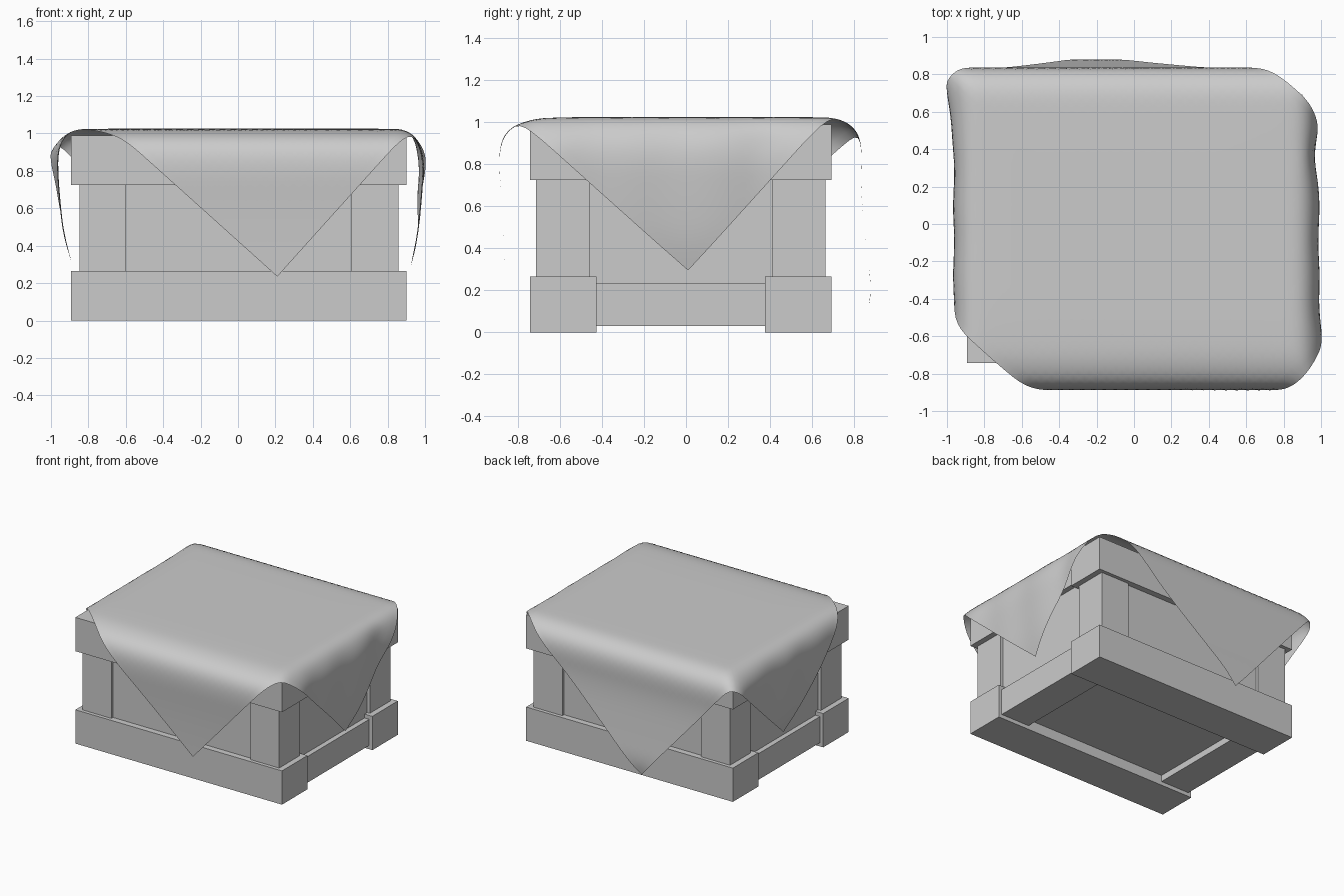
import bpy, bmesh, math

if "Cube" in bpy.data.objects:
    bpy.data.objects.remove(bpy.data.objects["Cube"])

CX, CY = 0.005, -0.025      # crate centre
TOP = 0.99                  # crate height


def box(name, x0, x1, y0, y1, z0, z1):
    bm = bmesh.new()
    bmesh.ops.create_cube(bm, size=1)
    for v in bm.verts:
        v.co = ((x0 + x1) / 2 + v.co.x * (x1 - x0),
                (y0 + y1) / 2 + v.co.y * (y1 - y0),
                (z0 + z1) / 2 + v.co.z * (z1 - z0))
    me = bpy.data.meshes.new(name)
    bm.to_mesh(me)
    bm.free()
    ob = bpy.data.objects.new(name, me)
    bpy.context.collection.objects.link(ob)
    return ob


def span(c, s, a, b):
    """Interval from a to b out from centre c, on side s."""
    return sorted((c + s * a, c + s * b))


# long beams, end rails and panels, mirrored from bottom to top
for level, flip in (("bottom", False), ("top", True)):
    def zr(a, b):
        return (TOP - b, TOP - a) if flip else (a, b)
    for s, side in ((-1, "front"), (1, "back")):
        box(f"{level}_beam_{side}", CX - 0.897, CX + 0.897,
            *span(CY, s, 0.402, 0.718), *zr(0, 0.265))
    for s, side in ((-1, "left"), (1, "right")):
        box(f"{level}_rail_{side}", *span(CX, s, 0.62, 0.87),
            CY - 0.402, CY + 0.402, *zr(0.03, 0.235))
    box(f"{level}_panel", CX - 0.64, CX + 0.64, CY - 0.42, CY + 0.42, *zr(0.08, 0.12))

# corner posts
for sx in (-1, 1):
    for sy in (-1, 1):
        box("corner_post", *span(CX, sx, 0.603, 0.853), *span(CY, sy, 0.435, 0.69), 0.265, 0.725)

# recessed wall panels
for s, side in ((-1, "front"), (1, "back")):
    box(f"wall_{side}", CX - 0.603, CX + 0.603, *span(CY, s, 0.62, 0.67), 0.2, 0.79)
for s, side in ((-1, "left"), (1, "right")):
    box(f"wall_{side}", *span(CX, s, 0.78, 0.83), CY - 0.435, CY + 0.435, 0.2, 0.79)


# cloth: each side's profile runs from the middle of the top down to the hanging tip
class Drape:
    def __init__(self, pts):
        for _ in range(2):          # round the profile by corner cutting
            q = [pts[0]]
            for a, b in zip(pts, pts[1:]):
                q += [tuple(a[i] * (1 - t) + b[i] * t for i in (0, 1)) for t in (0.25, 0.75)]
            pts = q + [pts[-1]]
        self.pts = pts
        self.length = sum(math.dist(a, b) for a, b in zip(pts, pts[1:]))

    def at(self, d):
        for a, b in zip(self.pts, self.pts[1:]):
            n = math.dist(a, b)
            if d <= n or b is self.pts[-1]:
                t = min(d / n, 1) if n else 0
                return a[0] + (b[0] - a[0]) * t, a[1] + (b[1] - a[1]) * t
            d -= n


ZT = 1.026
left = Drape([(0, ZT), (0.78, ZT), (0.88, 1.02), (0.94, 0.97), (0.97, 0.87), (0.95, 0.6), (0.93, 0.45), (0.885, 0.305)])
right = Drape([(0, ZT), (0.78, ZT), (0.9, 1.022), (0.96, 0.96), (0.993, 0.85), (0.98, 0.65), (0.96, 0.45), (0.925, 0.295)])
front = Drape([(0, ZT), (0.63, ZT), (0.76, 1.01), (0.86, 0.96), (0.895, 0.85), (0.875, 0.6), (0.865, 0.4), (0.86, 0.235)])
back = Drape([(0, ZT), (0.6, ZT), (0.73, 1.02), (0.81, 0.97), (0.84, 0.88), (0.83, 0.7), (0.86, 0.4), (0.885, 0.2), (0.865, 0.1)])

tips = [(0.21, -front.length), (right.length, 0.01), (-0.22, back.length), (-left.length, 0.06)]


def bump(v, c, w):
    return math.exp(-((v - c) / w) ** 2)


N = 56
bm = bmesh.new()
grid = []
for i in range(N + 1):
    row = []
    for j in range(N + 1):
        a, b = i / N, j / N
        w = ((1 - a) * (1 - b), a * (1 - b), a * b, (1 - a) * b)
        u = sum(k * t[0] for k, t in zip(w, tips))
        v = sum(k * t[1] for k, t in zip(w, tips))
        x, zx = (right if u > 0 else left).at(abs(u))
        y, zy = (back if v > 0 else front).at(abs(v))
        dx, dy = ZT - zx, ZT - zy
        z = ZT - math.hypot(dx, dy)
        # folds on the hanging ends, flaring towards the corners
        fold = (0.04 * bump(v, 0.75, 0.2) if u < 0 else
                0.015 * bump(v, -0.65, 0.2) - 0.022 * bump(v, 0.38, 0.12))
        x += (fold + 0.003 * math.sin(v * 17)) * min(dx * 8, 1)
        row.append(bm.verts.new((math.copysign(x, u), math.copysign(y, v), z)))
    grid.append(row)
for i in range(N):
    for j in range(N):
        f = bm.faces.new((grid[i][j], grid[i + 1][j], grid[i + 1][j + 1], grid[i][j + 1]))
        f.smooth = True
me = bpy.data.meshes.new("draped_cloth")
bm.to_mesh(me)
bm.free()
cloth = bpy.data.objects.new("draped_cloth", me)
bpy.context.collection.objects.link(cloth)
